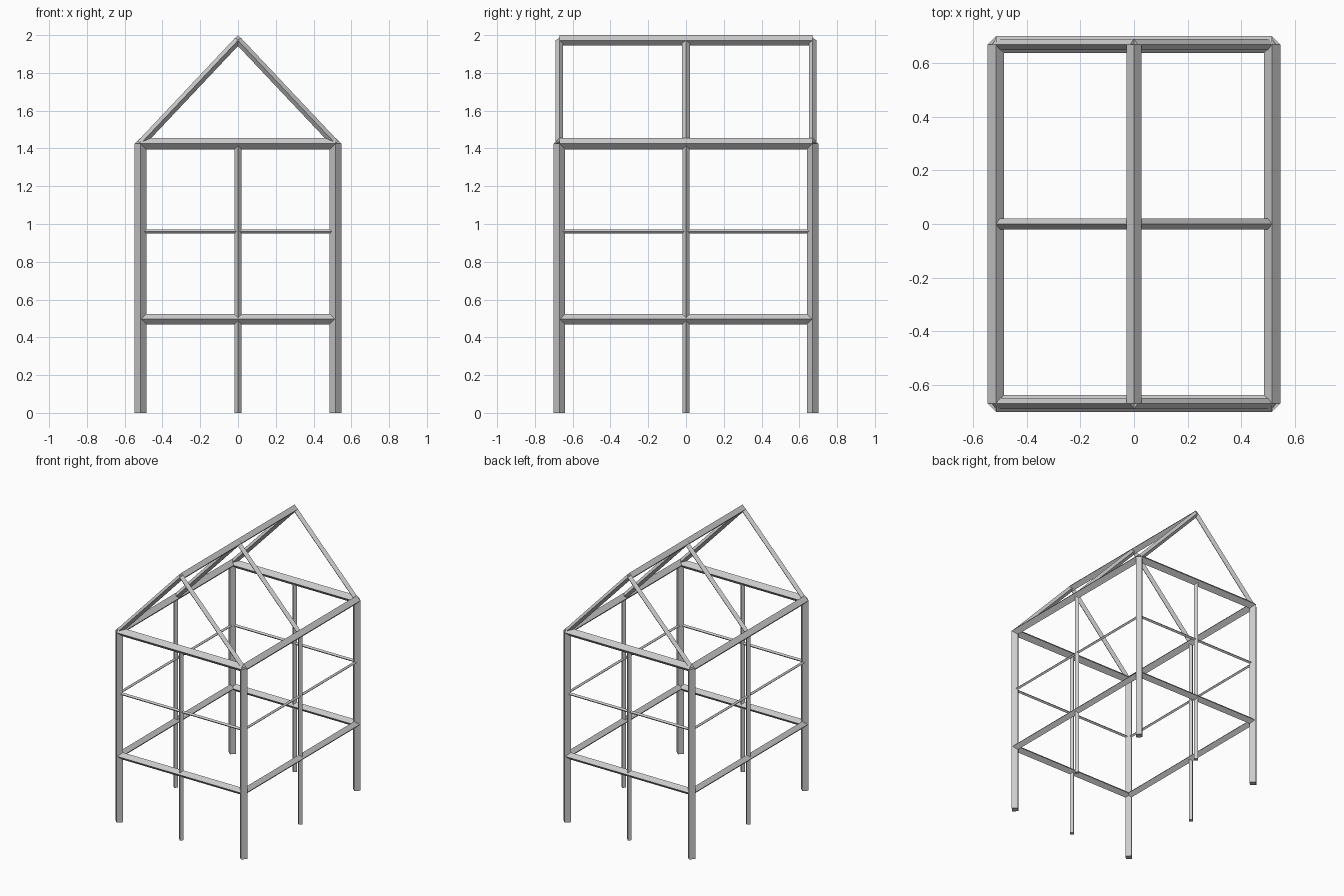
import bpy
import bmesh
from mathutils import Vector, Matrix

cube = bpy.data.objects.get("Cube")
if cube:
    bpy.data.objects.remove(cube)

# One plain grey for the whole frame
grey = bpy.data.materials.new("plain grey")
grey.use_nodes = True
colour = (0.6, 0.6, 0.6, 1)
grey.diffuse_color = colour
grey.node_tree.nodes["Principled BSDF"].inputs["Base Color"].default_value = colour


def beam(name, start, end, radius):
    """Four-sided bar from start to end, standing on its edge."""
    start, end = Vector(start), Vector(end)
    axis = (end - start).normalized()
    guide = Vector((0, 1, 0)) if abs(axis.y) < 0.5 else Vector((1, 0, 0))
    side = guide.cross(axis).normalized()
    turn = Matrix((side, axis.cross(side), axis)).transposed().to_4x4()
    bm = bmesh.new()
    bmesh.ops.create_cone(bm, cap_ends=True, segments=4, radius1=radius,
                          radius2=radius, depth=(end - start).length)
    bm.transform(Matrix.Translation((start + end) / 2) @ turn)
    mesh = bpy.data.meshes.new(name)
    bm.to_mesh(mesh)
    bm.free()
    mesh.materials.append(grey)
    obj = bpy.data.objects.new(name, mesh)
    bpy.context.collection.objects.link(obj)


X, Y = 0.516, 0.671          # post centre lines
EAVES, RIDGE = 1.425, 1.972  # heights of the wall tops and ridge
sides = (("left", 1), ("right", -1))
ends = (("front", -1), ("back", 1))

# Corner posts and slimmer middle posts
for end_name, e in ends:
    for side_name, s in sides:
        beam(f"{end_name}_{side_name}_post", (s * X, e * Y, 0), (s * X, e * Y, EAVES), 0.031)
    beam(f"{end_name}_middle_post", (0, e * Y, 0), (0, e * Y, EAVES), 0.019)
for side_name, s in sides:
    beam(f"{side_name}_middle_post", (s * X, 0, 0), (s * X, 0, EAVES), 0.019)

# Rings of horizontal beams: floor, thin rail and eaves
for level, z, radius in (("floor_beam", 0.496, 0.027),
                         ("rail", 0.961, 0.011),
                         ("eaves_beam", EAVES, 0.031)):
    for end_name, e in ends:
        beam(f"{end_name}_{level}", (-X, e * Y, z), (X, e * Y, z), radius)
    for side_name, s in sides:
        beam(f"{side_name}_{level}", (s * X, -Y, z), (s * X, Y, z), radius)

# Roof: ridge and three pairs of rafters
beam("ridge_beam", (0, -Y, RIDGE), (0, Y, RIDGE), 0.028)
for place, e in ends + (("middle", 0),):
    for side_name, s in sides:
        beam(f"{place}_{side_name}_rafter", (s * X, e * Y, EAVES), (0, e * Y, RIDGE), 0.0205)
